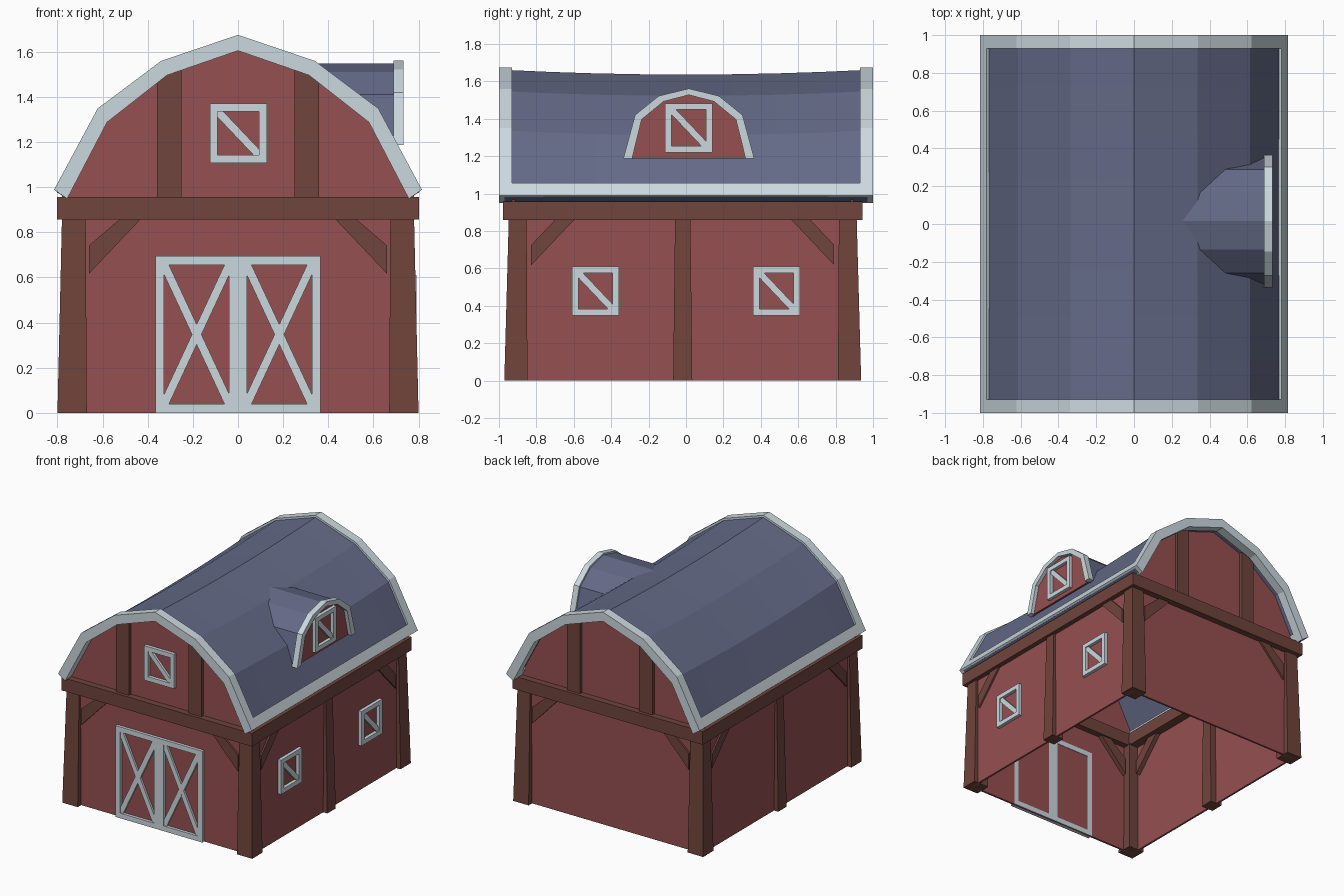
import bpy, bmesh, math

if "Cube" in bpy.data.objects:
    bpy.data.objects.remove(bpy.data.objects["Cube"])

def material(name, rgb):
    m = bpy.data.materials.new(name)
    m.diffuse_color = (*rgb, 1)
    m.use_nodes = True
    m.node_tree.nodes["Principled BSDF"].inputs["Base Color"].default_value = m.diffuse_color
    return m

RED = material("barn_red", (0.305, 0.080, 0.083))
BROWN = material("timber_brown", (0.162, 0.058, 0.045))
BLUE = material("roof_slate_blue", (0.127, 0.144, 0.242))
WHITE = material("trim_white", (0.600, 0.690, 0.730))
CY = -0.0175            # the walls sit slightly forward of the roof centre
WX, WY = 0.765, 0.9125  # half size of the walls

def loft(bm, rings):
    """Closed solid through matching rings of 3D points."""
    vs = [[bm.verts.new(p) for p in r] for r in rings]
    n = len(vs[0])
    for a, b in zip(vs, vs[1:]):
        for i in range(n):
            bm.faces.new((a[i], a[(i + 1) % n], b[(i + 1) % n], b[i]))
    bm.faces.new(vs[0])
    bm.faces.new(vs[-1])

def ring(pts, axis, w):
    return [(u, w, v) if axis == 'y' else (w, u, v) for u, v in pts]

def part(name, mat, solids):
    """One object from a list of ring lists."""
    bm = bmesh.new()
    for rings in solids:
        loft(bm, rings)
    bmesh.ops.recalc_face_normals(bm, faces=bm.faces)
    me = bpy.data.meshes.new(name)
    bm.to_mesh(me)
    bm.free()
    me.materials.append(mat)
    ob = bpy.data.objects.new(name, me)
    bpy.context.collection.objects.link(ob)
    return ob

def prism(pts, axis, a, b):
    return [ring(pts, axis, a), ring(pts, axis, b)]

def rect(u0, u1, v0, v1):
    return [(u0, v0), (u1, v0), (u1, v1), (u0, v1)]

def bar(p, q, t):
    """Flat diagonal strip of width t from p to q."""
    dx, dz = q[0] - p[0], q[1] - p[1]
    k = t / 2 / math.hypot(dx, dz)
    nx, nz = -dz * k, dx * k
    return [(p[0] + nx, p[1] + nz), (q[0] + nx, q[1] + nz),
            (q[0] - nx, q[1] - nz), (p[0] - nx, p[1] - nz)]

def frame(u0, u1, v0, v1, t, axis, a, b):
    return [prism(r, axis, a, b) for r in (
        rect(u0, u0 + t, v0, v1), rect(u1 - t, u1, v0, v1),
        rect(u0 + t, u1 - t, v0, v0 + t), rect(u0 + t, u1 - t, v1 - t, v1))]

def window(name, u, v, axis, wall, out):
    """Square frame with one diagonal, standing off a wall plane."""
    h, k, t = 0.126, 0.131, 0.034
    s = frame(u - h, u + h, v - k, v + k, t, axis, wall - out * 0.01, wall + out * 0.025)
    d = bar((u - h + t, v + k - t), (u + h - t, v - k + t), 0.036)
    s.append(prism(d, axis, wall - out * 0.01, wall + out * 0.018))
    part(name, WHITE, s)

def mix(P, Q, f):
    return [(a[0] + (b[0] - a[0]) * f, a[1] + (b[1] - a[1]) * f) for a, b in zip(P, Q)]

def full(half, c=0.0):
    """Mirror a half profile (apex first) about u = c."""
    return [(c - u, v) for u, v in reversed(half[1:])] + [(c + u, v) for u, v in half]

# Roof profiles, apex to eave
OUT = [(0, 1.675), (0.34, 1.560), (0.622, 1.349), (0.815, 0.989)]
INN = [(0, 1.605), (0.315, 1.496), (0.580, 1.288), (0.757, 0.949)]
TOP, UNDER = mix(OUT, INN, 0.2), mix(OUT, INN, 0.85)

# Walls: gable ends follow the roof, sides are plain
gable = [(-WX, 0)] + full(mix(OUT, INN, 0.6)) + [(WX, 0)]
for s, n in ((-1, "front"), (1, "back")):
    w = CY + s * WY
    part(n + "_wall", RED, [prism(gable, 'y', w, w - s * 0.015)])
    # studs on the gable
    part(n + "_gable_studs", BROWN,
         [prism([(m * 0.25, 0.94), (m * 0.36, 0.94), (m * 0.36, 1.49), (m * 0.25, 1.53)],
                'y', w + s * 0.025, w - s * 0.02) for m in (-1, 1)])
    # corner braces
    part(n + "_braces", BROWN,
         [prism([(m * 0.66, 0.742), (m * 0.52, 0.862), (m * 0.428, 0.862), (m * 0.66, 0.617)],
                'y', w + s * 0.015, w - s * 0.05) for m in (-1, 1)])
for s, n in ((-1, "left"), (1, "right")):
    w = s * WX
    part(n + "_wall", RED, [prism(rect(CY - WY, CY + WY, 0, 0.96), 'x', w, w - s * 0.015)])
    part(n + "_braces", BROWN,
         [prism([(CY + m * 0.81, 0.725), (CY + m * 0.68, 0.862), (CY + m * 0.578, 0.862),
                 (CY + m * 0.81, 0.617)], 'x', w + s * 0.012, w - s * 0.05) for m in (-1, 1)])

# Tapered posts at the corners and mid side
def post(x0, x1, y0, y1, X0, X1, Y0, Y1):
    return [[(x, y, 0) for x, y in rect(x0, x1, y0, y1)],
            [(x, y, 0.87) for x, y in rect(X0, X1, Y0, Y1)]]

for sx in (-1, 1):
    for sy in (-1, 1):
        part("corner_post", BROWN, [post(
            sx * 0.67, sx * 0.80, CY + sy * 0.83, CY + sy * 0.954,
            sx * 0.675, sx * 0.78, CY + sy * 0.835, CY + sy * 0.93)])
    part("side_post", BROWN, [post(
        sx * 0.70, sx * 0.80, CY - 0.051, CY + 0.051,
        sx * 0.705, sx * 0.78, CY - 0.041, CY + 0.041)])

# Beam ring on top of the posts
part("beam_ring", BROWN,
     [prism(rect(-0.802, 0.802, 0.858, 0.957), 'y', CY + s * 0.85, CY + s * 0.962) for s in (-1, 1)] +
     [prism(rect(CY - 0.85, CY + 0.85, 0.858, 0.957), 'x', s * 0.68, s * 0.802) for s in (-1, 1)])

# Sagging roof shell
def sag(y, z):
    return 0.025 * (1 - (y / 0.97) ** 2) * min(1, max(0, (z - 0.95) / 0.3))

section = full(TOP) + full(UNDER)[::-1]
stations = [-0.97 + 1.94 * i / 8 for i in range(9)]
part("roof", BLUE, [[[(x, y, z - sag(y, z)) for x, z in section] for y in stations]])

# White trim on the gable edges and eaves
arch = full(OUT) + full(INN)[::-1]
for s, n in ((-1, "front"), (1, "back")):
    part(n + "_roof_trim", WHITE, [prism(arch, 'y', s * 0.93, s)])
f = 0.075 / math.dist(OUT[2], OUT[3])
po, pi = mix(OUT[3:], OUT[2:3], f)[0], mix(INN[3:], INN[2:3], f)[0]
for s, n in ((-1, "left"), (1, "right")):
    part(n + "_eave_trim", WHITE,
         [prism([(s * u, v) for u, v in (OUT[3], po, pi, INN[3])], 'y', -0.93, 0.93)])

# Double barn door
front = CY - WY
door = []
for m in (-1, 1):
    a, b = sorted((0, m * 0.366))
    door += frame(a, b, 0, 0.695, 0.039, 'y', front + 0.018, front - 0.022)
    a, b, lo, hi = a + 0.039, b - 0.039, 0.039, 0.656
    door.append(prism(bar((a, lo), (b, hi), 0.038), 'y', front + 0.01, front - 0.016))
    door.append(prism(bar((a, hi), (b, lo), 0.038), 'y', front + 0.01, front - 0.0155))
part("barn_door_trim", WHITE, door)

# Windows
window("gable_window", 0.002, 1.239, 'y', front, -1)
for m in (-1, 1):
    window("side_window", m * 0.484, 0.479, 'x', WX, 1)

# Dormer on the right slope
DC = 0.015
DO = [(0, 1.561), (0.16, 1.522), (0.287, 1.42), (0.35, 1.188)]
DI = [(0, 1.527), (0.135, 1.492), (0.252, 1.396), (0.303, 1.188)]

def slope_x(z):
    for (x0, z0), (x1, z1) in zip(TOP, TOP[1:]):
        if z >= z1:
            return x0 + (z0 - 0.025 - z) / (z0 - z1) * (x1 - x0)

shell = full(mix(DO, DI, 0.35), DC) + full(mix(DO, DI, 0.9), DC)[::-1]
part("dormer_roof", BLUE, [[[(slope_x(z) - 0.02, y, z) for y, z in shell], ring(shell, 'x', 0.70)]])
part("dormer_wall", RED, [prism(full(mix(DO, DI, 0.7), DC), 'x', 0.69, 0.705)])
part("dormer_trim", WHITE, [prism(full(DO, DC) + full(DI, DC)[::-1], 'x', 0.688, 0.733)])
window("dormer_window", DC, 1.351, 'x', 0.705, 1)
